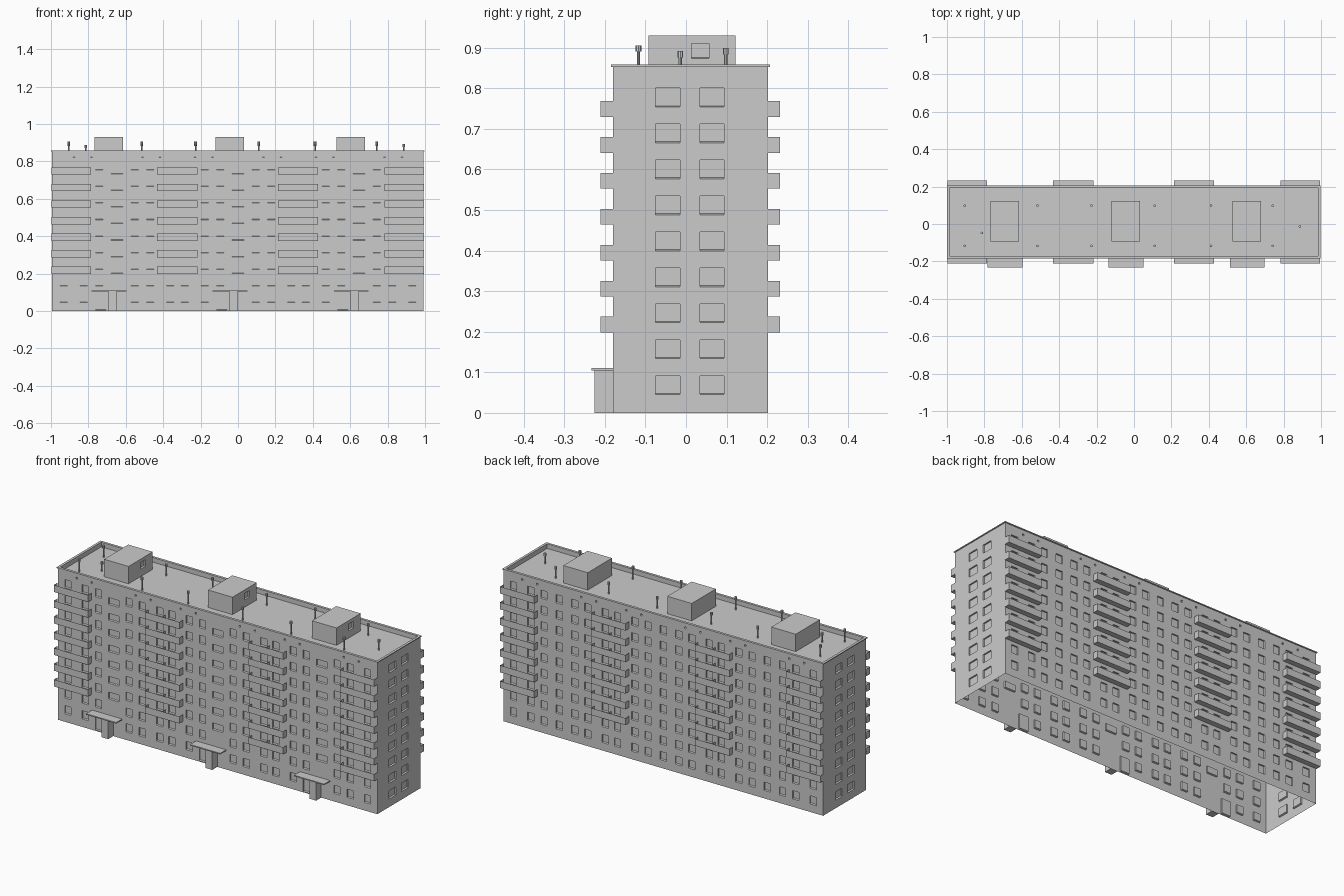
import bpy, bmesh
from mathutils import Vector

if "Cube" in bpy.data.objects:
    bpy.data.objects.remove(bpy.data.objects["Cube"])

X0, X1, Y0, Y1 = -0.995, 0.993, -0.18, 0.202
ROOF, TOP, FLOOR = 0.832, 0.857, 0.0886
SECTIONS = (-0.647, 0.0, 0.647)


def finish(bm, name):
    bmesh.ops.remove_doubles(bm, verts=bm.verts, dist=1e-5)
    me = bpy.data.meshes.new(name)
    bm.to_mesh(me)
    bm.free()
    ob = bpy.data.objects.new(name, me)
    bpy.context.collection.objects.link(ob)
    return ob


def quad(bm, *pts):
    return bm.faces.new([bm.verts.new(p) for p in pts])


def box(bm, lo, hi, skip_top=False):
    r = bmesh.ops.create_cube(bm, size=1)
    for v in r["verts"]:
        v.co = Vector([lo[i] + (hi[i] - lo[i]) * (v.co[i] + 0.5) for i in range(3)])
    if skip_top:
        faces = {f for v in r["verts"] for f in v.link_faces}
        top = [f for f in faces if min(v.co.z for v in f.verts) > hi[2] - 1e-5]
        bmesh.ops.delete(bm, geom=top, context="FACES_ONLY")


def wall(bm, origin, u, inward, width, z0, z1, openings, depth=0.008):
    """Flat wall with a recessed pocket for each opening (u0, u1, z0, z1)."""
    o, u, n = Vector(origin), Vector(u), Vector(inward)

    def P(a, z, d=0.0):
        return o + u * a + n * d + Vector((0, 0, z))
    us = sorted({0, width} | {round(r[i], 5) for r in openings for i in (0, 1)})
    zs = sorted({z0, z1} | {round(r[i], 5) for r in openings for i in (2, 3)})
    for a, b in zip(us, us[1:]):
        for c, d in zip(zs, zs[1:]):
            m, k = (a + b) / 2, (c + d) / 2
            if not any(r[0] < m < r[1] and r[2] < k < r[3] for r in openings):
                quad(bm, P(a, c), P(b, c), P(b, d), P(a, d))
    for a, b, c, d in openings:
        out = [P(a, c), P(b, c), P(b, d), P(a, d)]
        s = c + 0.003  # sloped sill
        inn = [P(a, s, depth), P(b, s, depth), P(b, d, depth), P(a, d, depth)]
        quad(bm, *inn)
        for i in range(4):
            j = (i + 1) % 4
            quad(bm, out[i], out[j], inn[j], inn[i])


# Window layout of the long walls, in world x
def long_openings(front):
    res = []
    for c in SECTIONS:
        cols = [-0.285, -0.177, -0.095, 0.095, 0.177, 0.285]
        if not front:
            cols.append(0.0)
        for dx in cols:
            for i in range(9):
                if front and i == 0 and dx == -0.095:
                    continue
                z = 0.045 + FLOOR * i
                res.append((c + dx - 0.02, c + dx + 0.02, z, z + 0.046))
        # attic vents
        for dx in (-0.23, -0.136, 0.136, 0.23):
            res.append((c + dx - 0.005, c + dx + 0.005, 0.822, 0.832))
        if front:
            # staircase windows and door
            for k in range(7):
                z = 0.733 - FLOOR * k
                res.append((c - 0.032, c + 0.032, z, z + 0.038))
            res.append((c - 0.115, c - 0.06, 0.005, 0.09))
    return res


W, D = X1 - X0, Y1 - Y0
bm = bmesh.new()
for front in (True, False):
    ops = [(a - X0, b - X0, c, d) for a, b, c, d in long_openings(front)]
    y = Y0 if front else Y1
    wall(bm, (X0, y, 0), (1, 0, 0), (0, 1 if front else -1, 0), W, 0, TOP, ops)
ends = [(y - Y0, y + 0.06 - Y0, 0.045 + FLOOR * i, 0.0915 + FLOOR * i)
        for y in (-0.075, 0.034) for i in range(9)]
for x, n in ((X0, 1), (X1, -1)):
    wall(bm, (x, Y0, 0), (0, 1, 0), (n, 0, 0), D, 0, TOP, ends)
bmesh.ops.remove_doubles(bm, verts=bm.verts, dist=1e-5)
bmesh.ops.recalc_face_normals(bm, faces=bm.faces)
finish(bm, "outer_walls")

# Roof deck with a thin parapet and coping
bm = bmesh.new()
T = 0.013
quad(bm, (X0, Y0, ROOF), (X1, Y0, ROOF), (X1, Y1, ROOF), (X0, Y1, ROOF))
finish(bm, "roof_deck")
bm = bmesh.new()


def ring(e, z):
    return [bm.verts.new(p) for p in ((X0 - e, Y0 - e, z), (X1 + e, Y0 - e, z),
                                      (X1 + e, Y1 + e, z), (X0 - e, Y1 + e, z))]


loops = [ring(0, 0.853), ring(0.005, 0.853), ring(0.005, 0.858), ring(-0.009, 0.858), ring(-0.009, ROOF)]
for r, s in zip(loops, loops[1:]):
    for i in range(4):
        j = (i + 1) % 4
        bm.faces.new((r[i], r[j], s[j], s[i]))
finish(bm, "parapet")

# Balconies: open trays on both long sides, middle ones split by a divider
bm = bmesh.new()
for a, b, split in ((-0.998, -0.785, False), (-0.432, -0.217, True),
                    (0.214, 0.429, True), (0.782, 0.995, False)):
    for ya, yb in ((-0.211, Y0), (Y1, 0.232)):
        for i in range(7):
            z = 0.198 + FLOOR * i
            parts = ((a, (a + b) / 2), ((a + b) / 2, b)) if split else ((a, b),)
            for p, q in parts:
                box(bm, (p, ya, z), (q, yb, z + 0.039), skip_top=True)
# drop the tray sides lying against the wall
back = [f for f in bm.faces if all(abs(v.co.y - Y0) < 1e-4 for v in f.verts)
        or all(abs(v.co.y - Y1) < 1e-4 for v in f.verts)]
bmesh.ops.delete(bm, geom=back, context="FACES_ONLY")
finish(bm, "balconies")

# Entrances: canopy on a supporting pier
bm = bmesh.new()
for c in SECTIONS:
    box(bm, (c - 0.135, -0.233, 0.105), (c + 0.052, Y0, 0.111))
    box(bm, (c - 0.045, -0.225, 0), (c - 0.003, Y0, 0.105))
finish(bm, "entrances")

# Lift machine rooms on the roof, window on the right side
bm = bmesh.new()
for c in SECTIONS:
    a, b, ya, yb, z = c - 0.121, c + 0.031, -0.093, 0.122, 0.93
    wall(bm, (a, ya, 0), (1, 0, 0), (0, 1, 0), b - a, ROOF, z, [])
    wall(bm, (a, yb, 0), (1, 0, 0), (0, -1, 0), b - a, ROOF, z, [])
    wall(bm, (a, ya, 0), (0, 1, 0), (1, 0, 0), yb - ya, ROOF, z, [])
    wall(bm, (b, ya, 0), (0, 1, 0), (-1, 0, 0), yb - ya, ROOF, z,
         [(0.107, 0.150, 0.873, 0.910)])
    quad(bm, (a, ya, z), (b, ya, z), (b, yb, z), (a, yb, z))
bmesh.ops.remove_doubles(bm, verts=bm.verts, dist=1e-5)
bmesh.ops.recalc_face_normals(bm, faces=bm.faces)
finish(bm, "machine_rooms")

# Vent pipes with wider caps
bm = bmesh.new()
vents = [(x, y, t) for x in (-0.905, -0.515, -0.227, 0.111, 0.412, 0.742)
         for y, t in ((-0.117, 0.906), (0.098, 0.899))]
vents += [(-0.813, -0.048, 0.888), (0.887, -0.014, 0.892)]
for x, y, t in vents:
    for r, lo, hi in ((0.004, ROOF, t - 0.016), (0.007, t - 0.016, t)):
        v = bmesh.ops.create_cone(bm, cap_ends=True, segments=8, radius1=r,
                                  radius2=r, depth=hi - lo)["verts"]
        bmesh.ops.translate(bm, verts=v, vec=(x, y, (lo + hi) / 2))
finish(bm, "vent_pipes")
